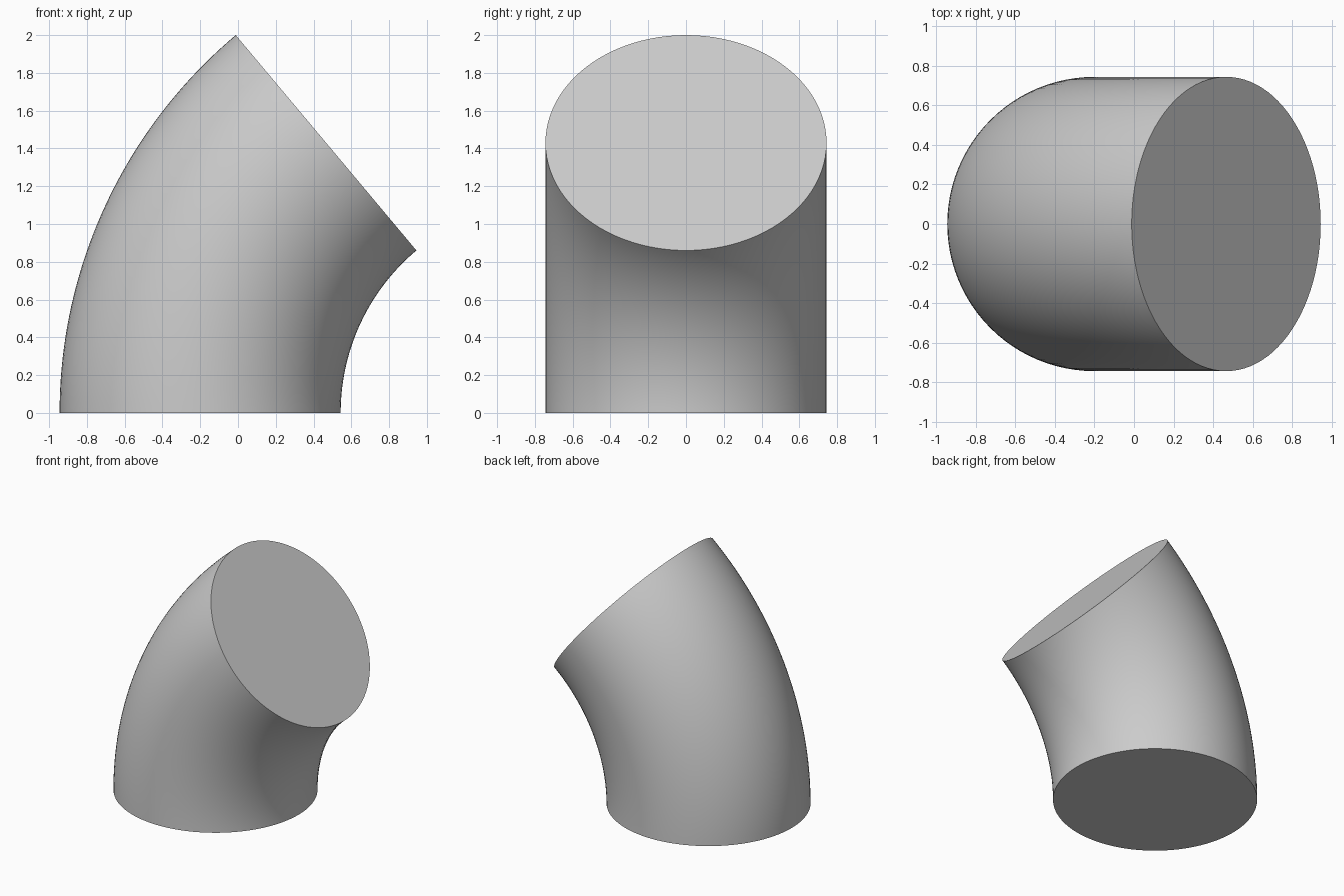
import bpy
import bmesh
from math import radians, sin, cos
from mathutils import Matrix, Vector

cube = bpy.data.objects.get("Cube")
if cube:
    bpy.data.objects.remove(cube, do_unlink=True)

BEND = radians(50)              # sweep of the elbow
SIDES, STEPS = 96, 40
OUTER = 2.0 / sin(BEND)         # bend radius along the outside
INNER = 0.86 / sin(BEND)        # bend radius along the inside
RADIUS = (OUTER - INNER) / 2
PIVOT = Vector(((OUTER + INNER * cos(BEND)) / 2, 0, 0))

grey = bpy.data.materials.new("plain grey")
grey.use_nodes = True
colour = (0.6, 0.6, 0.6, 1)
grey.diffuse_color = colour
grey.node_tree.nodes["Principled BSDF"].inputs["Base Color"].default_value = colour

# Base disc, swept around the pivot
bm = bmesh.new()
start = PIVOT - Vector(((OUTER + INNER) / 2, 0, 0))
disc = bmesh.ops.create_circle(bm, cap_ends=True, segments=SIDES, radius=RADIUS,
                               matrix=Matrix.Translation(start))
base = bm.faces[:]
bmesh.ops.spin(bm, geom=disc["verts"] + bm.edges[:] + base, cent=PIVOT,
               axis=(0, 1, 0), angle=BEND, steps=STEPS, use_duplicate=False)

# Close the bottom if the sweep consumed the base disc
bm.edges.ensure_lookup_table()
rim = [e for e in bm.edges if e.is_boundary]
if rim:
    bmesh.ops.holes_fill(bm, edges=rim, sides=0)
bmesh.ops.recalc_face_normals(bm, faces=bm.faces[:])

mesh = bpy.data.meshes.new("pipe_elbow")
bm.to_mesh(mesh)
bm.free()
mesh.materials.append(grey)
elbow = bpy.data.objects.new("pipe_elbow", mesh)
bpy.context.collection.objects.link(elbow)

# Smooth wall with crisp end rims
bpy.ops.object.select_all(action="DESELECT")
elbow.select_set(True)
bpy.context.view_layer.objects.active = elbow
bpy.ops.object.shade_smooth_by_angle(angle=radians(30))
